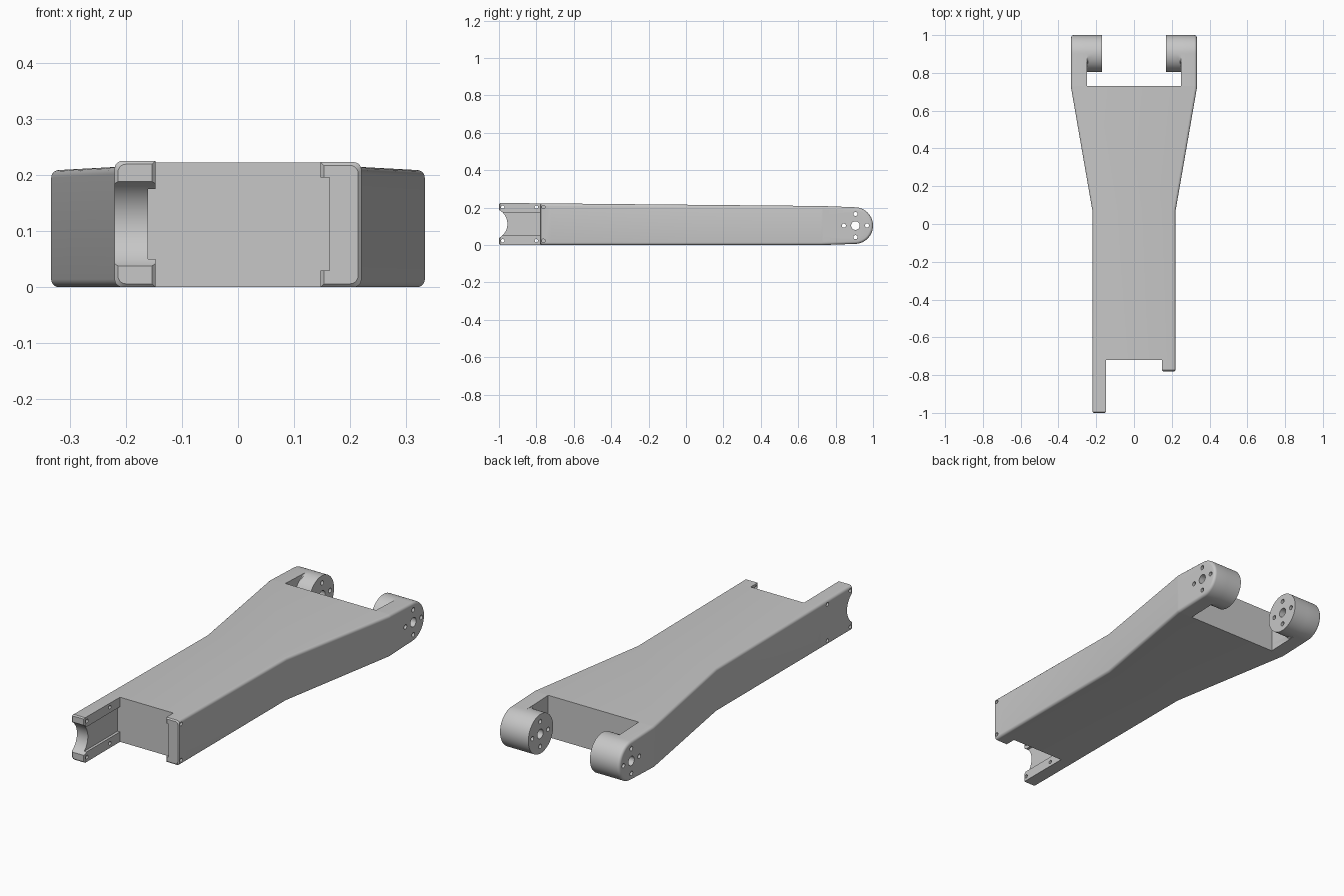
import bpy, bmesh, math
from mathutils import Matrix

if "Cube" in bpy.data.objects:
    bpy.data.objects.remove(bpy.data.objects["Cube"])

grey = bpy.data.materials.new("plain grey")
grey.diffuse_color = (0.57, 0.57, 0.57, 1)
grey.use_nodes = True
grey.node_tree.nodes["Principled BSDF"].inputs["Base Color"].default_value = grey.diffuse_color

ROUND = 0.014                      # edge rounding
CY, CZ, R = 0.902, 0.104, 0.098    # pivot centre and boss radius


def finish(name, bm):
    bmesh.ops.recalc_face_normals(bm, faces=bm.faces[:])
    me = bpy.data.meshes.new(name)
    bm.to_mesh(me)
    bm.free()
    me.materials.append(grey)
    ob = bpy.data.objects.new(name, me)
    bpy.context.collection.objects.link(ob)
    return ob


def loft(name, rings):
    """Closed skin over rings that share one point count."""
    bm = bmesh.new()
    loops = [[bm.verts.new(p) for p in ring] for ring in rings]
    n = len(loops[0])
    for a, b in zip(loops, loops[1:]):
        for i in range(n):
            j = (i + 1) % n
            bm.faces.new((a[i], a[j], b[j], b[i]))
    bm.faces.new(loops[0])
    bm.faces.new(loops[-1])
    bmesh.ops.remove_doubles(bm, verts=bm.verts[:], dist=1e-5)
    return finish(name, bm)


def rod(x0, x1, y, z, r, sides=20):
    """Cutter cylinder lying along x."""
    bm = bmesh.new()
    m = Matrix.Translation(((x0 + x1) / 2, y, z)) @ Matrix.Rotation(math.pi / 2, 4, 'Y')
    bmesh.ops.create_cone(bm, cap_ends=True, segments=sides, radius1=r, radius2=r,
                          depth=abs(x1 - x0), matrix=m)
    ob = finish("cutter", bm)
    ob.hide_render = True
    return ob


def cut(ob, cutter):
    """Subtract the cutter, keeping the part as it was if the cut fails."""
    before, size = ob.data.copy(), ob.dimensions.copy()
    mod = ob.modifiers.new("cut", 'BOOLEAN')
    mod.operation, mod.solver, mod.object = 'DIFFERENCE', 'EXACT', cutter
    bpy.context.view_layer.update()
    size = ob.dimensions.copy() if size.length == 0 else size
    bpy.context.view_layer.objects.active = ob
    bpy.ops.object.modifier_apply(modifier=mod.name)
    bpy.context.view_layer.update()
    if (ob.dimensions - size).length > 0.02:
        ob.data = before
    bpy.data.objects.remove(cutter)
    bpy.context.view_layer.update()


def top(y):
    return 0.2155 - 0.0095 * y


def corner(x, z, quadrant):
    """Rounded corner points about a centre, counter-clockwise."""
    return [(x + ROUND * math.cos(a), z + ROUND * math.sin(a))
            for a in [math.radians(90 * quadrant + 18 * i) for i in range(6)]]


def body_ring(y, w):
    hi, x = top(y) - ROUND, w - ROUND
    pts = corner(x, hi, 0) + corner(-x, hi, 1) + corner(-x, ROUND, 2) + corner(x, ROUND, 3)
    return [(px, y, pz) for px, pz in pts]


# Tapered main body
body = loft("arm_body", [body_ring(-0.72, 0.22), body_ring(0.07, 0.22),
                         body_ring(0.72, 0.333), body_ring(0.73, 0.333)])


def side_ring(y, s, depth, z0, z1, d=0.0):
    """Rounded outside, shallow recess on the inside; d insets the end."""
    x = 0.22 - ROUND - d
    inner = [(0.147 + d, top(y) - d), (0.147 + d, z1), (depth, z1),
             (depth, z0), (0.147 + d, z0), (0.147 + d, d)]
    pts = corner(x, ROUND + d, 3) + corner(x, top(y) - ROUND - d, 0) + inner
    return [(s * px, y, pz) for px, pz in pts]


# Long plate on the left, short lip on the right
plate = loft("side_plate", [side_ring(-1.0, -1, 0.16, 0.05, 0.175, 0.006),
                            side_ring(-0.994, -1, 0.16, 0.05, 0.175),
                            side_ring(-0.72, -1, 0.16, 0.05, 0.175)])
lip = loft("side_lip", [side_ring(-0.78, 1, 0.163, 0.03, 0.195, 0.006),
                        side_ring(-0.774, 1, 0.163, 0.03, 0.195),
                        side_ring(-0.72, 1, 0.163, 0.03, 0.195)])

# Concave arc in the plate end, then the small screw holes
cut(plate, rod(-0.4, -0.05, -1.04, 0.113, 0.085, 64))
for z in (0.023, 0.203):
    for y in (-0.98, -0.80):
        cut(plate, rod(-0.3, -0.1, y, z, 0.009))
    cut(lip, rod(0.1, 0.3, -0.762, z, 0.009))


N = 28


def back_arc(r):
    return [(CY + r * math.cos(a), CZ + r * math.sin(a))
            for a in [math.radians(-90 + 180 * i / N) for i in range(N + 1)]]


def arm_ring(d):
    """Outline of the fork arm, inset by d."""
    hi, lo = top(0.73) - d, d
    return back_arc(R - d) + [(0.73, hi + (lo - hi) * i / (N - 2)) for i in range(N - 1)]


def boss_ring(start):
    """Round boss, filled out to a full-height strip behind y = start."""
    pts = back_arc(R)
    for i in range(1, N):
        a = math.radians(90 + 180 * i / N)
        y, z = CY + R * math.cos(a), CZ + R * math.sin(a)
        if y > start:
            z = CZ + math.copysign(R, z - CZ)
        pts.append((y, z))
    return pts


# Fork arms with inner bosses and a curved blend between them
for s, name in ((-1, "left_fork_arm"), (1, "right_fork_arm")):
    rings = [(0.17, boss_ring(2)), (0.2, boss_ring(2))]
    for i in range(6, -1, -1):
        a = math.radians(15 * i)
        rings.append((0.25 - 0.045 * (1 - math.cos(a)), boss_ring(0.845 + 0.05 * math.sin(a))))
    rings.append((0.25, arm_ring(0)))
    for i in range(6):
        a = math.radians(18 * i)
        rings.append((0.333 - ROUND * (1 - math.sin(a)), arm_ring(ROUND * (1 - math.cos(a)))))
    arm = loft(name, [[(s * x, y, z) for y, z in ring] for x, ring in rings])
    # Centre bore and four bolt holes
    cut(arm, rod(s * 0.1, s * 0.4, 0.906, CZ, 0.023, 28))
    for k in range(4):
        a = k * math.pi / 2
        cut(arm, rod(s * 0.1, s * 0.4, 0.906 + 0.062 * math.cos(a),
                     CZ + 0.062 * math.sin(a), 0.011))

# Smooth shading with crisp edges
for ob in bpy.context.scene.objects:
    ob.select_set(True)
bpy.context.view_layer.objects.active = body
bpy.ops.object.shade_smooth_by_angle(angle=math.radians(30))
